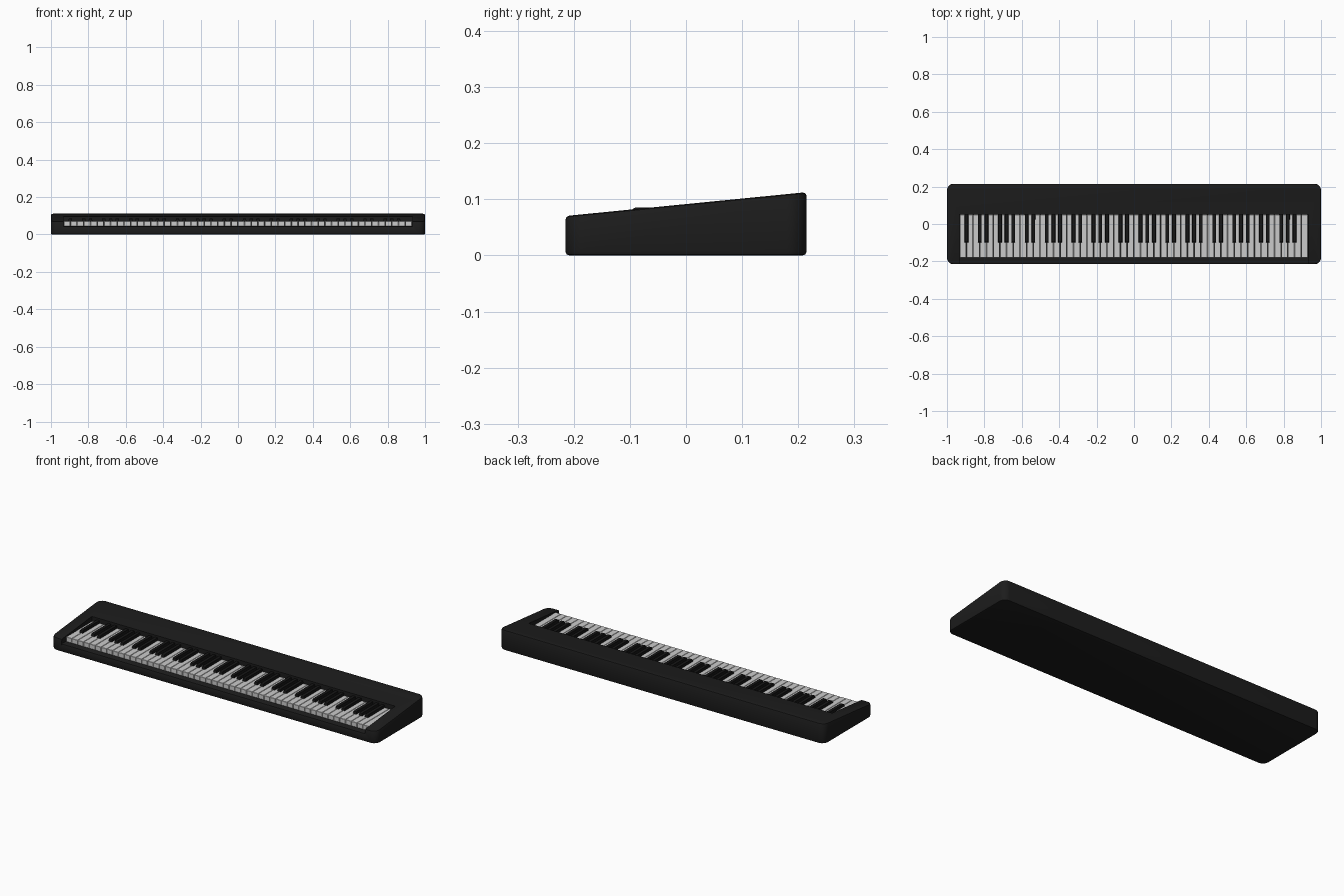
import bpy, bmesh, math

if "Cube" in bpy.data.objects:
    bpy.data.objects.remove(bpy.data.objects["Cube"])

KEY_X0, KEY_X1, N_WHITE = -0.932, 0.93, 52
KEY_FRONT, KEY_BACK, FLOOR = -0.18, 0.05, 0.045
STEP = (KEY_X1 - KEY_X0) / N_WHITE


def material(name, rgb):
    m = bpy.data.materials.new(name)
    m.diffuse_color = (*rgb, 1)
    m.use_nodes = True
    m.node_tree.nodes["Principled BSDF"].inputs["Base Color"].default_value = m.diffuse_color
    return m


def finish(name, bm, mat=None):
    bmesh.ops.recalc_face_normals(bm, faces=bm.faces)
    me = bpy.data.meshes.new(name)
    bm.to_mesh(me)
    bm.free()
    ob = bpy.data.objects.new(name, me)
    bpy.context.collection.objects.link(ob)
    if mat:
        me.materials.append(mat)
    return ob


def loft(bm, rings):
    """Closed solid through matching rings of points."""
    rows = [[bm.verts.new(p) for p in r] for r in rings]
    n = len(rows[0])
    for a, b in zip(rows, rows[1:]):
        for i in range(n):
            j = (i + 1) % n
            bm.faces.new((a[i], a[j], b[j], b[i]))
    bm.faces.new(rows[0][::-1])
    bm.faces.new(rows[-1])


def prism(bm, profile, x0, x1, taper=0.0, z_top=1.0):
    """Extrude a (y, z) profile along x, narrowing points at z_top or above."""
    loft(bm, [[(x + s * (taper if z >= z_top else 0), y, z) for y, z in profile]
              for x, s in ((x0, 1), (x1, -1))])


def rounded_rect(inset, height):
    hx, hy, r = 1 - inset, 0.215 - inset, 0.035 - inset
    pts = []
    for k, (sx, sy) in enumerate(((1, 1), (-1, 1), (-1, -1), (1, -1))):
        for i in range(7):
            a = math.pi / 2 * (k + i / 6)
            x = sx * (hx - r) + r * math.cos(a)
            y = sy * (hy - r) + r * math.sin(a)
            pts.append((x, y, height(y)))
    return pts


black = material("case_black", (0.012, 0.012, 0.012))
key_black = material("key_black", (0.008, 0.008, 0.008))
ivory = material("key_white", (0.75, 0.75, 0.75))


# sloping case with rounded corners and softened rims
def top(y):
    return 0.0915 + 0.0988 * y


bm = bmesh.new()
loft(bm, [rounded_rect(0.007, lambda y: 0),
          rounded_rect(0.002, lambda y: 0.002),
          rounded_rect(0, lambda y: 0.007),
          rounded_rect(0, lambda y: top(y) - 0.007),
          rounded_rect(0.002, lambda y: top(y) - 0.002),
          rounded_rect(0.007, top)])
case = finish("case", bm, black)

# key bed opening, running out over the low front lip
bm = bmesh.new()
prism(bm, [(-0.3, 0.2), (-0.3, 0.038), (-0.215, 0.038), (-0.213, 0.043),
           (-0.208, FLOOR), (KEY_BACK, FLOOR), (KEY_BACK, 0.2)],
      KEY_X0 - 0.002, KEY_X1 + 0.002)
cutter = finish("key_bed_cutter", bm, black)
mod = case.modifiers.new("key_bed", 'BOOLEAN')
mod.object, mod.operation, mod.solver = cutter, 'DIFFERENCE', 'EXACT'
bpy.context.view_layer.objects.active = case
case.select_set(True)
bpy.ops.object.modifier_apply(modifier=mod.name)
bpy.data.objects.remove(cutter)
bpy.ops.object.shade_smooth_by_angle(angle=math.radians(35))

# white keys
bm = bmesh.new()
for i in range(N_WHITE):
    x = KEY_X0 + i * STEP
    prism(bm, [(KEY_FRONT, FLOOR), (KEY_BACK, FLOOR), (KEY_BACK, 0.071), (KEY_FRONT, 0.071)],
          x + 0.0009, x + STEP - 0.0009)
whites = finish("white_keys", bm, ivory)
bev = whites.modifiers.new("soft_edges", 'BEVEL')
bev.width, bev.segments = 0.0012, 1

# black keys, 88-key layout starting on A
bm = bmesh.new()
for i in range(N_WHITE - 1):
    if i % 7 in (1, 4):
        continue
    x = KEY_X0 + (i + 1) * STEP
    prism(bm, [(-0.1, 0.068), (KEY_BACK, 0.068), (KEY_BACK, 0.0855),
               (-0.09, 0.0855), (-0.095, 0.083)],
          x - 0.0105, x + 0.0105, 0.002, 0.083)
finish("black_keys", bm, key_black)
